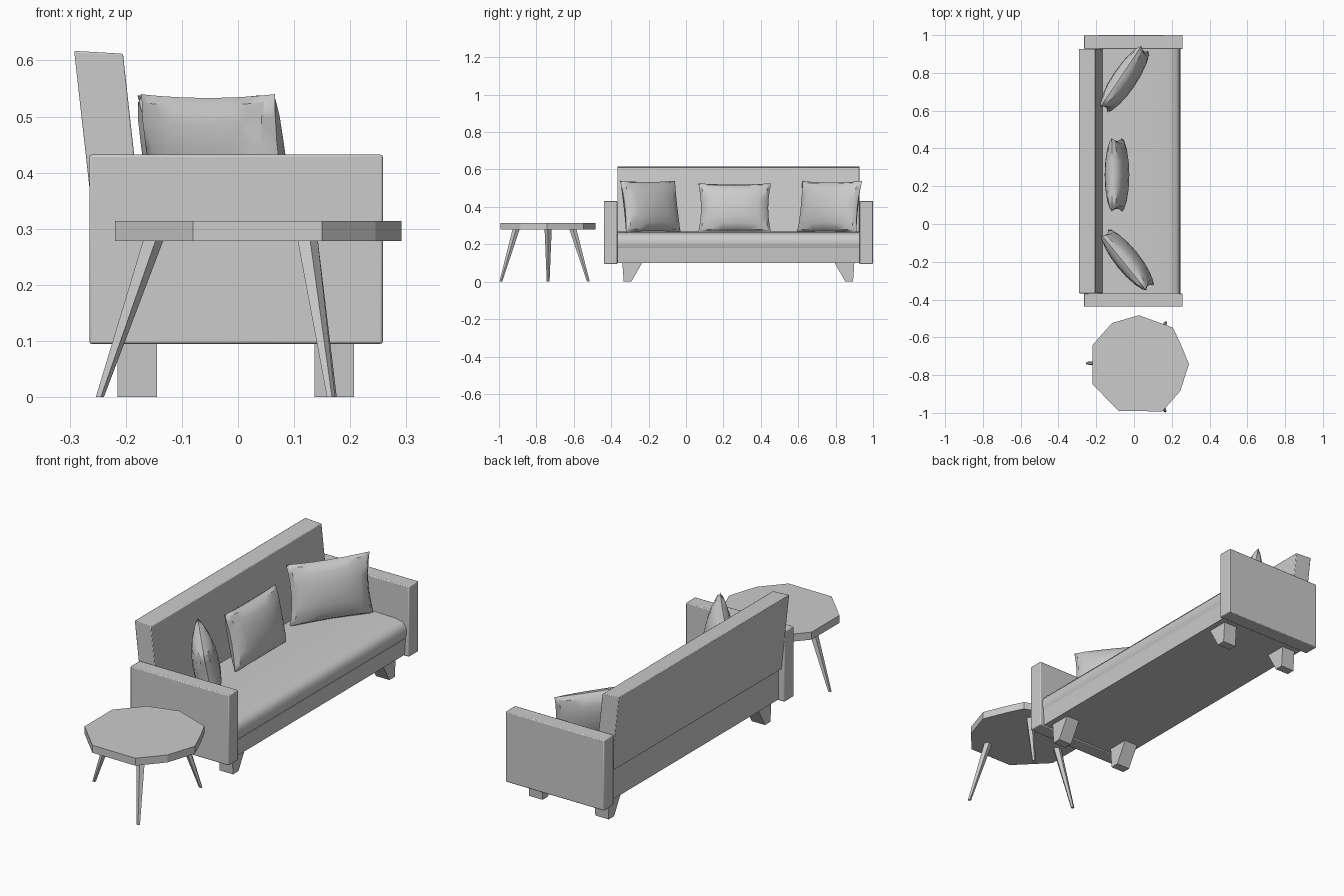
import bpy, bmesh, math
from mathutils import Matrix, Vector

if "Cube" in bpy.data.objects:
    bpy.data.objects.remove(bpy.data.objects["Cube"])


def finish(name, bm, smooth=True, bevel=0.0):
    bmesh.ops.recalc_face_normals(bm, faces=bm.faces)
    me = bpy.data.meshes.new(name)
    bm.to_mesh(me)
    bm.free()
    ob = bpy.data.objects.new(name, me)
    bpy.context.collection.objects.link(ob)
    if bevel:
        m = ob.modifiers.new("soft_edge", "BEVEL")
        m.width, m.segments = bevel, 2
    if smooth:
        bpy.ops.object.select_all(action="DESELECT")
        ob.select_set(True)
        bpy.context.view_layer.objects.active = ob
        bpy.ops.object.shade_smooth_by_angle(angle=math.radians(40))
    return ob


def loft(name, lower, upper, **kw):
    """Closed solid between two matching rings of points."""
    bm = bmesh.new()
    a = [bm.verts.new(p) for p in lower]
    b = [bm.verts.new(p) for p in upper]
    n = len(a)
    bm.faces.new(a)
    bm.faces.new(b)
    for i in range(n):
        j = (i + 1) % n
        bm.faces.new((a[i], a[j], b[j], b[i]))
    return finish(name, bm, **kw)


def extrude_y(name, profile, y0, y1, **kw):
    return loft(name, [(x, y0, z) for x, z in profile],
                [(x, y1, z) for x, z in profile], **kw)


def rect(x0, x1, y0, y1, z):
    return [(x0, y0, z), (x1, y0, z), (x1, y1, z), (x0, y1, z)]


# Sofa body: arms, base, seat cushion, leaning backrest
Y0, Y1, MID = -0.367, 0.927, 0.28
arm = [(-0.265, 0.095), (0.258, 0.095), (0.258, 0.432), (-0.265, 0.432)]
extrude_y("arm_left", arm, -0.438, Y0, bevel=0.004)
extrude_y("arm_right", arm, Y1, 1.0, bevel=0.004)
extrude_y("base", [(-0.235, 0.1), (0.235, 0.1), (0.24, 0.18), (-0.235, 0.18)], Y0, Y1)
extrude_y("seat_cushion", [(-0.235, 0.18), (0.238, 0.18), (0.246, 0.2), (0.243, 0.235),
                           (0.225, 0.255), (0.18, 0.263), (0.0, 0.268), (-0.235, 0.266)], Y0, Y1)
extrude_y("backrest", [(-0.251, 0.25), (-0.165, 0.25), (-0.205, 0.612), (-0.292, 0.617)],
          Y0, Y1, bevel=0.003)

# Splayed sofa feet, narrowing toward the outer ends
for x0, xn in ((-0.215, "back"), (0.136, "front")):
    for s, yn in ((-1, "left"), (1, "right")):
        ya, yb = MID + s * 0.515, MID + s * 0.62
        yc, yd = MID + s * 0.572, MID + s * 0.613
        loft(f"{xn}_foot_{yn}", rect(x0, x0 + 0.071, yc, yd, 0),
             rect(x0, x0 + 0.071, ya, yb, 0.1), smooth=False)


def pillow(name, loc, turn, lean, w, h, t, n=8):
    """Puffy square cushion with pinched corners."""
    bm = bmesh.new()
    mat = (Matrix.Translation(loc) @ Matrix.Rotation(math.radians(turn), 4, "Z")
           @ Matrix.Rotation(math.radians(-lean), 4, "Y"))
    for side in (-1, 1):
        g = []
        for i in range(n + 1):
            for j in range(n + 1):
                u, v = math.sin((i / n - .5) * math.pi), math.sin((j / n - .5) * math.pi)
                puff = max(0, (1 - u * u) * (1 - v * v)) ** 0.4
                p = Vector((side * t / 2 * puff,
                            w / 2 * u * (1 - 0.08 * (1 - v * v)),
                            h / 2 * v * (1 - 0.05 * (1 - u * u))))
                g.append(bm.verts.new(mat @ p))
        for i in range(n):
            for j in range(n):
                k = i * (n + 1) + j
                bm.faces.new((g[k], g[k + 1], g[k + n + 2], g[k + n + 1]))
    bmesh.ops.remove_doubles(bm, verts=bm.verts, dist=1e-5)
    finish(name, bm)


pillow("pillow_left", (-0.035, -0.19, 0.402), 39, 10, 0.38, 0.28, 0.12)
pillow("pillow_middle", (-0.09, 0.26, 0.394), 0, 12, 0.39, 0.27, 0.12)
pillow("pillow_right", (-0.05, 0.767, 0.400), -34, 10, 0.39, 0.28, 0.12)

# Side table: faceted round top
rim = [(0.291, -0.742), (0.245, -0.63), (0.205, -0.548), (0.026, -0.483), (-0.116, -0.524),
       (-0.219, -0.64), (-0.219, -0.85), (-0.08, -0.99), (0.15, -0.992), (0.245, -0.884)]
loft("table_top", [(x, y, 0.278) for x, y in rim],
     [(x, y, 0.314) for x, y in rim], smooth=False)

# Three slim tapered splayed table legs
for i, (bx, by, tx, ty) in enumerate([(-0.247, -0.737, -0.152, -0.737),
                                      (0.165, -0.99, 0.122, -0.908),
                                      (0.168, -0.522, 0.122, -0.605)]):
    def ring(cx, cy, r, z):
        return [(cx + r * math.cos(a * math.tau / 5), cy + r * math.sin(a * math.tau / 5), z)
                for a in range(5)]
    loft(f"table_leg_{i + 1}", ring(bx, by, 0.008, 0), ring(tx, ty, 0.02, 0.282), smooth=False)
